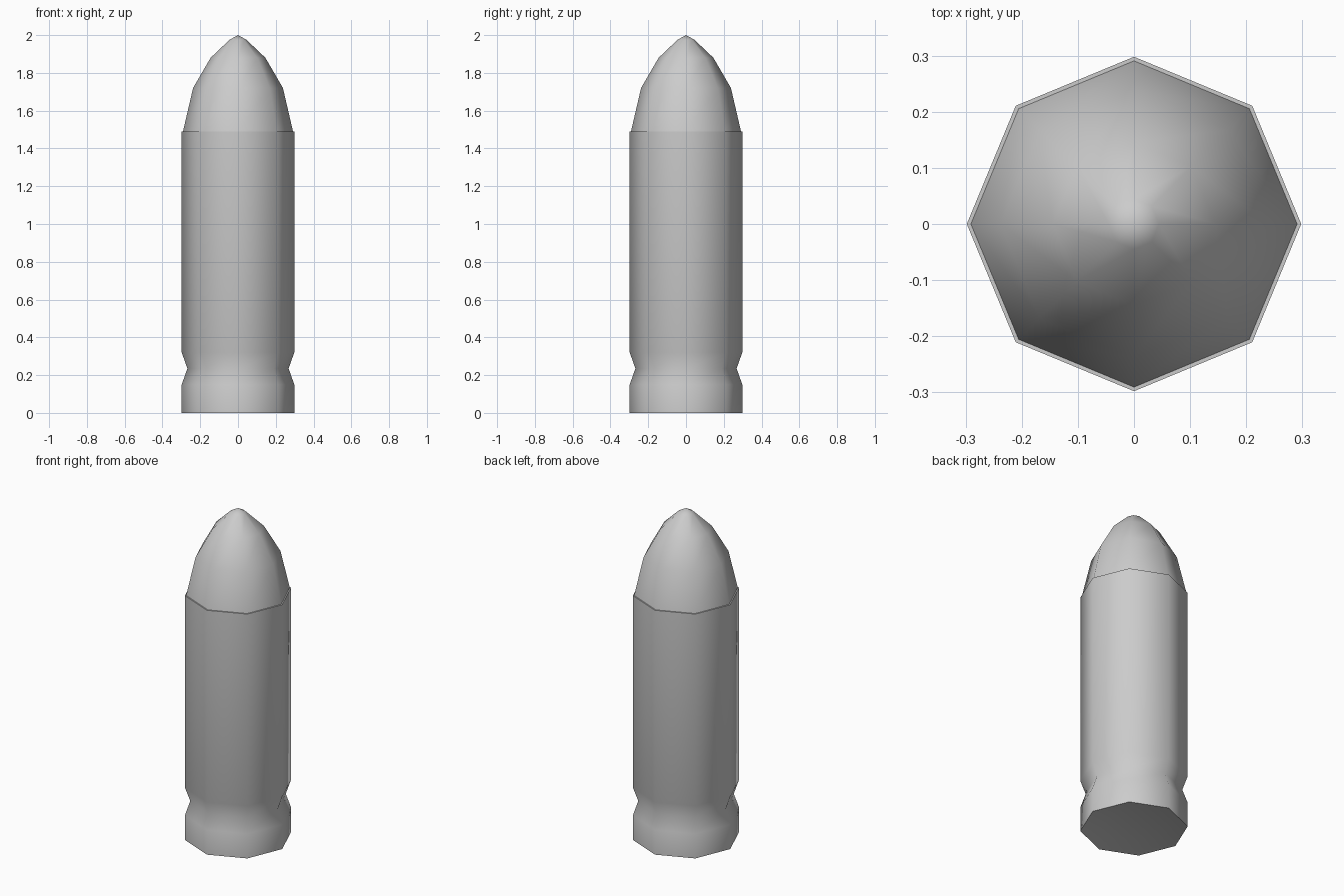
import bpy, bmesh
from math import cos, sin, pi, radians

if "Cube" in bpy.data.objects:
    bpy.data.objects.remove(bpy.data.objects["Cube"])

SIDES = 8


def lathe(name, profile):
    """Revolve (radius, z) points into an eight-sided solid; radius 0 is a pole."""
    bm = bmesh.new()
    rings = []
    for r, z in profile:
        n = SIDES if r > 0 else 1
        rings.append([bm.verts.new((r * cos(2 * pi * i / SIDES), r * sin(2 * pi * i / SIDES), z))
                      for i in range(n)])
    for a, b in zip(rings, rings[1:]):
        for i in range(SIDES):
            j = (i + 1) % SIDES
            quad = [a[i % len(a)], a[j % len(a)], b[j % len(b)], b[i % len(b)]]
            bm.faces.new(list(dict.fromkeys(quad)))
    for ring in (rings[0], rings[-1]):
        if len(ring) > 1:
            bm.faces.new(ring)
    bmesh.ops.recalc_face_normals(bm, faces=bm.faces)
    mesh = bpy.data.meshes.new(name)
    bm.to_mesh(mesh)
    bm.free()
    obj = bpy.data.objects.new(name, mesh)
    bpy.context.collection.objects.link(obj)
    bpy.ops.object.select_all(action='DESELECT')
    obj.select_set(True)
    bpy.context.view_layer.objects.active = obj
    bpy.ops.object.shade_smooth_by_angle(angle=radians(50))
    return obj


# Case: shallow dished base, extractor groove, straight wall, open mouth rim
lathe("case", [(0.18, 0.02), (0.298, 0), (0.298, 0.15), (0.268, 0.235),
               (0.298, 0.32), (0.298, 1.49), (0.285, 1.49)])

# Pointed tip seated in the case mouth
lathe("tip", [(0.292, 1.48), (0.29, 1.495), (0.238, 1.72), (0.145, 1.88),
              (0.045, 1.975), (0, 2.0)])
